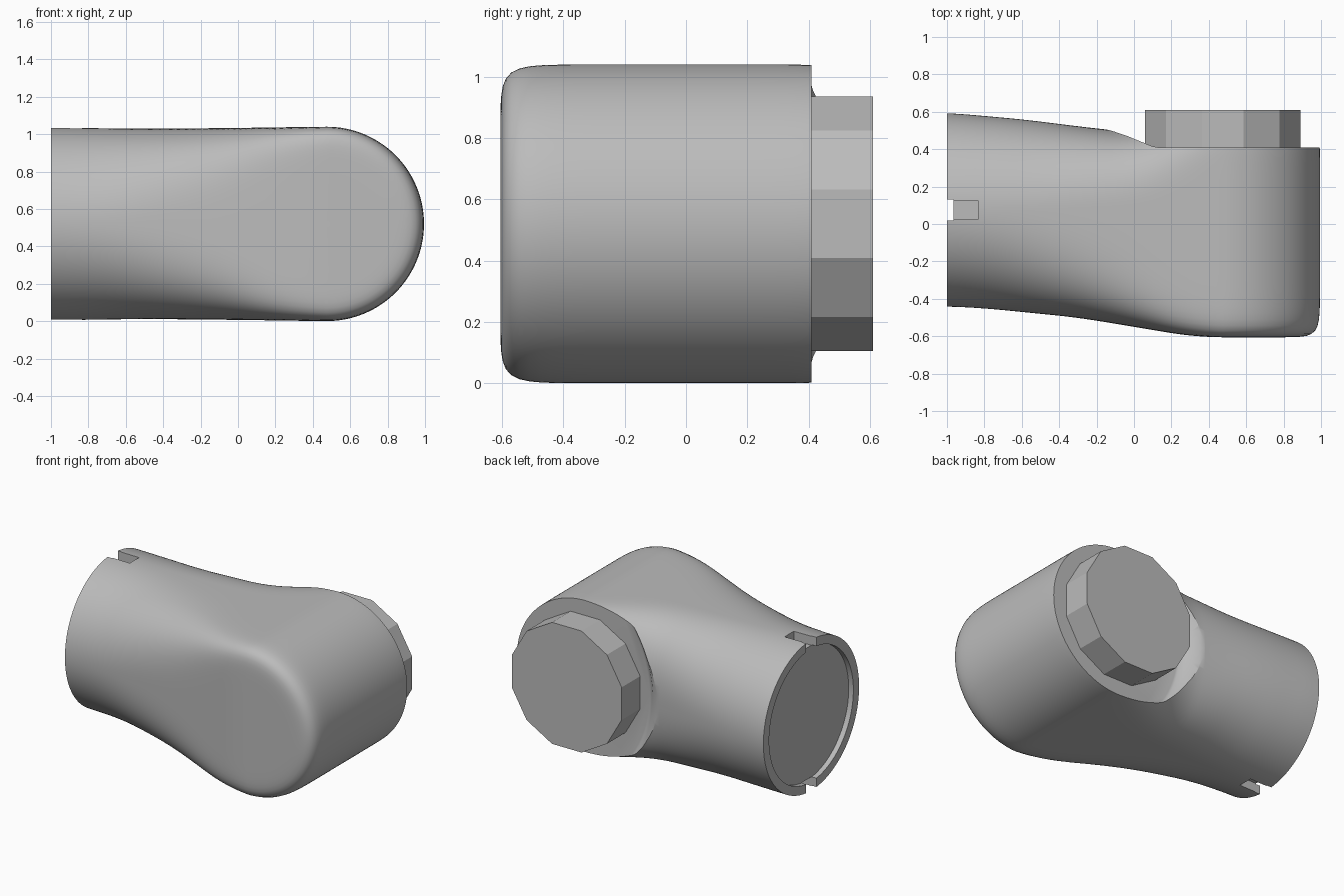
import bpy, bmesh, math
from mathutils import Matrix, Vector

cube = bpy.data.objects.get("Cube")
if cube:
    bpy.data.objects.remove(cube)

grey = bpy.data.materials.new("plain_grey")
grey.use_nodes = True
grey.diffuse_color = (0.5, 0.5, 0.5, 1)
grey.node_tree.nodes["Principled BSDF"].inputs["Base Color"].default_value = (0.5, 0.5, 0.5, 1)

MID_Z, MID_Y, PIVOT_X = 0.52, 0.075, 0.475


def make(name, bm):
    bmesh.ops.recalc_face_normals(bm, faces=bm.faces)
    mesh = bpy.data.meshes.new(name)
    bm.to_mesh(mesh)
    bm.free()
    mesh.materials.append(grey)
    obj = bpy.data.objects.new(name, mesh)
    bpy.context.collection.objects.link(obj)
    return obj


def curve(points, x):
    """Smooth interpolation through (x, value) points."""
    for (x0, v0), (x1, v1) in zip(points, points[1:]):
        if x <= x1:
            return v0 + (v1 - v0) * (x - x0) / (x1 - x0)
    return points[-1][1]


def soft(points, x, w=0.12):
    return sum(curve(points, max(-1, min(PIVOT_X, x + w * k / 4))) for k in range(-4, 5)) / 9


FRONT = [(-1, -0.44), (-0.8, -0.45), (-0.3, -0.5), (0, -0.55), (0.3, -0.6), (PIVOT_X, -0.607)]
BACK = [(-1, 0.595), (-0.6, 0.56), (-0.2, 0.51), (0, 0.49), (PIVOT_X, 0.6)]
HEIGHT = [(-1, 0.515), (-0.5, 0.508), (0, 0.513), (PIVOT_X, 0.52)]
SQUARE_FRONT = [(-1, 0.5), (-0.7, 0.47), (-0.2, 0.29), (0.2, 0.12), (PIVOT_X, 0.07)]
SQUARE_BACK = [(-1, 0.5), (-0.5, 0.47), (0, 0.36), (PIVOT_X, 0.1)]


def half_section(x, steps=96):
    """Upper half of the cross-section at x, as (y, height) pairs."""
    h = soft(HEIGHT, x)
    out = []
    for i in range(steps + 1):
        t = math.pi * i / steps
        c, s = -math.cos(t), math.sin(t)
        side, square = (FRONT, SQUARE_FRONT) if c < 0 else (BACK, SQUARE_BACK)
        a = abs(soft(side, x) - MID_Y)
        n = 1 / soft(square, x)
        r = ((abs(c) / a) ** n + (abs(s) / h) ** n) ** (-1 / n)
        out.append((MID_Y + c * r, max(0, s * r)))
    return out


# Body: one half-section swept along the top, around the elbow and back underneath
N, TURN = 40, 64
xs = [-1 + (PIVOT_X + 1) * i / N for i in range(N + 1)]
path = [(x, 0) for x in xs]
path += [(PIVOT_X, math.pi * i / TURN) for i in range(1, TURN)]
path += [(x, math.pi) for x in reversed(xs)]
bm = bmesh.new()
rows = []
for x, turn in path:
    rows.append([bm.verts.new((x + math.sin(turn) * h, y, MID_Z + math.cos(turn) * h))
                 for y, h in half_section(x)])
for a, b in zip(rows, rows[1:]):
    for i in range(len(a) - 1):
        bm.faces.new((a[i], a[i + 1], b[i + 1], b[i]))
bmesh.ops.remove_doubles(bm, verts=bm.verts, dist=0.0005)
bmesh.ops.dissolve_degenerate(bm, edges=bm.edges, dist=0.0003)
bmesh.ops.holes_fill(bm, edges=[e for e in bm.edges if e.is_boundary], sides=0)
body = make("arm_body", bm)


def cut(cutter):
    cutter.hide_render = True
    mod = body.modifiers.new("cut", 'BOOLEAN')
    mod.operation, mod.solver, mod.object = 'DIFFERENCE', 'EXACT', cutter
    bpy.context.view_layer.objects.active = body
    bpy.ops.object.modifier_apply(modifier=mod.name)
    bpy.data.objects.remove(cutter)


def box(name, lo, hi):
    lo, hi = Vector(lo), Vector(hi)
    bm = bmesh.new()
    bmesh.ops.create_cube(bm, size=1, matrix=Matrix.Translation((lo + hi) / 2)
                          @ Matrix.Diagonal((hi - lo).to_4d()))
    return make(name, bm)


def cylinder(name, centre, axis, radius, depth, sides, turn=0):
    bm = bmesh.new()
    bmesh.ops.create_cone(bm, cap_ends=True, segments=sides, radius1=radius, radius2=radius,
                          depth=depth, matrix=Matrix.Translation(centre)
                          @ Matrix.Rotation(math.pi / 2, 4, axis) @ Matrix.Rotation(turn, 4, 'Z'))
    return make(name, bm)


# Flat seat at the back of the elbow with a curved shoulder
bm = bmesh.new()
SEAT = [(0.8, 0.41), (0.815, 0.415), (0.84, 0.44), (0.87, 0.47), (0.91, 0.495), (1.0, 0.53), (1.0, 0.8)]
rings = []
for r, y in SEAT:
    rings.append([bm.verts.new((0.79 + r * math.cos(2 * math.pi * i / 96), y,
                                MID_Z + r * math.sin(2 * math.pi * i / 96))) for i in range(96)])
for a, b in zip(rings, rings[1:]):
    for i in range(96):
        j = (i + 1) % 96
        bm.faces.new((a[i], a[j], b[j], b[i]))
bm.faces.new(rings[0])
bm.faces.new(rings[-1])
cut(make("seat_cutter", bm))

# Recessed tube end with a rim, and a notch with a pocket at top and bottom
cut(cylinder("recess_cutter", (-1.0, MID_Y, MID_Z), 'Y', 0.455, 0.07, 96))
cut(box("notch_cutter", (-1.1, 0.02, -0.1), (-0.965, 0.13, 1.2)))
for lo, hi in ((0.97, 1.2), (-0.1, 0.07)):
    cut(box("pocket_cutter", (-0.98, 0.025, lo), (-0.835, 0.125, hi)))

# Faceted coupling boss at the back
cylinder("coupling_boss", (PIVOT_X, 0.505, MID_Z), 'X', 0.43, 0.21, 12, math.radians(15))

# Smooth body with sharp cut edges
bpy.ops.object.select_all(action='DESELECT')
body.select_set(True)
bpy.context.view_layer.objects.active = body
bpy.ops.object.shade_smooth_by_angle(angle=math.radians(30))
